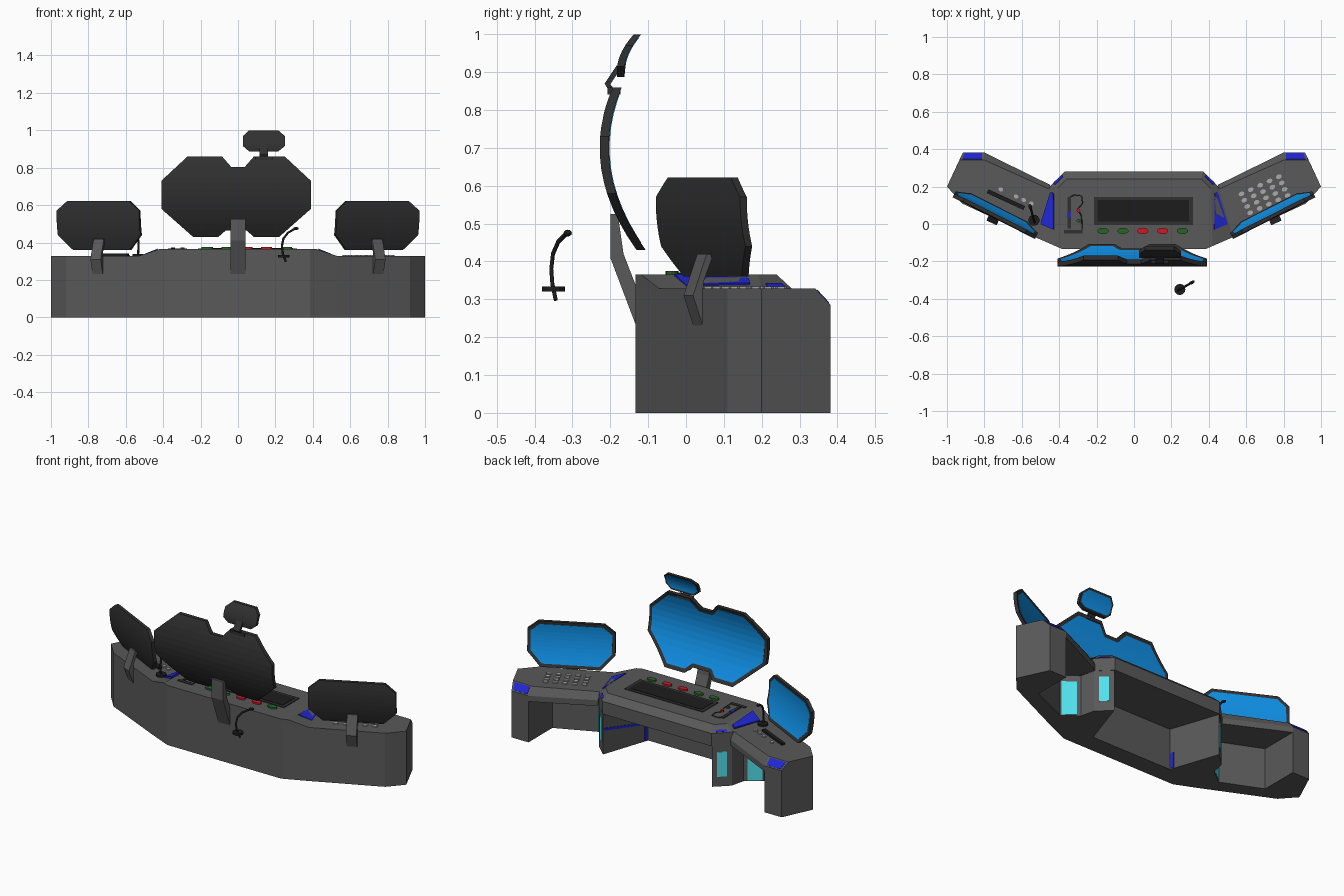
import bpy, bmesh, math
from mathutils import Matrix, Vector

if "Cube" in bpy.data.objects:
    bpy.data.objects.remove(bpy.data.objects["Cube"])

COL = {"desk": (.1, .1, .1), "dark": (.03, .03, .03), "black": (.012, .012, .012),
       "screen": (.005, .28, .8), "blue": (.015, .02, .65), "cyan": (.08, .75, .85),
       "red": (.6, .01, .02), "green": (.02, .13, .02), "light": (.4, .4, .4)}
MATS = {}
for key, rgb in COL.items():
    MATS[key] = bpy.data.materials.new(key)
    MATS[key].diffuse_color = (*rgb, 1)


def finish(bm, name, col, M=Matrix(), sides=(1,)):
    """Write the bmesh to objects, optionally mirrored across x."""
    for s in sides:
        b = bm.copy()
        b.transform(Matrix.Diagonal((s, 1, 1, 1)) @ M)
        bmesh.ops.recalc_face_normals(b, faces=b.faces)
        me = bpy.data.meshes.new(name)
        b.to_mesh(me)
        b.free()
        me.materials.append(MATS[col])
        suffix = "" if len(sides) == 1 else ("_right" if s > 0 else "_left")
        bpy.context.collection.objects.link(bpy.data.objects.new(name + suffix, me))
    bm.free()


def both(half):
    return half + [(-x, y) for x, y in reversed(half)]


def loft(levels):
    """Capped solid through loops of equal length at given heights."""
    bm = bmesh.new()
    rings = [[bm.verts.new((x, y, z)) for x, y in loop] for loop, z in levels]
    n = len(rings[0])
    for a, b in zip(rings, rings[1:]):
        for i in range(n):
            bm.faces.new((a[i], a[(i + 1) % n], b[(i + 1) % n], b[i]))
    bm.faces.new(rings[0][::-1])
    bm.faces.new(rings[-1])
    return bm


def patch(name, quad, uvs, col, t=.003, sides=(1, -1)):
    """Thin plate lying on a quad, outlined in the quad's uv space."""
    A, B, C, D = map(Vector, quad)
    n = (B - A).cross(D - A).normalized() * t
    pts = [A.lerp(B, u).lerp(D.lerp(C, u), v) for u, v in uvs]
    bm = bmesh.new()
    f = bm.faces.new([bm.verts.new(p - n) for p in pts])
    r = bmesh.ops.extrude_face_region(bm, geom=[f])
    bmesh.ops.translate(bm, vec=2 * n, verts=[v for v in r["geom"] if isinstance(v, bmesh.types.BMVert)])
    finish(bm, name, col, sides=sides)


def rect(u0, u1, v0, v1):
    return [(u0, v0), (u1, v0), (u1, v1), (u0, v1)]


def wall(p, q, z0, z1):
    return [(*p, z0), (*q, z0), (*q, z1), (*p, z1)]


def curved(outline, y0, zc, k, y1, y2, inset=0):
    """Flat outline in xz, sliced, thickened and bent to a parabola."""
    bm = bmesh.new()
    f = bm.faces.new([bm.verts.new((x, 0, z)) for x, z in outline])
    f.normal_update()
    if inset:
        r = bmesh.ops.inset_individual(bm, faces=[f], thickness=inset, use_even_offset=True)
        bmesh.ops.delete(bm, geom=[g for g in r["faces"] if g != f], context='FACES')
    lo, hi = min(z for _, z in outline), max(z for _, z in outline)
    for i in range(1, 12):
        bmesh.ops.bisect_plane(bm, geom=bm.verts[:] + bm.edges[:] + bm.faces[:], dist=1e-5,
                               plane_co=(0, 0, lo + (hi - lo) * i / 12 + .0007), plane_no=(0, 0, 1))
    r = bmesh.ops.extrude_face_region(bm, geom=bm.faces[:])
    top = {v for v in r["geom"] if isinstance(v, bmesh.types.BMVert)}
    for v in bm.verts:
        v.co.y = y0 + k * (v.co.z - zc) ** 2 + (y2 if v in top else y1)
    return bm


def screen(name, outline, y0, zc, k, t, rim, M=Matrix(), sides=(1,)):
    finish(curved(outline, y0, zc, k, 0, t), name + "_frame", "dark", M, sides)
    finish(curved(outline, y0, zc, k, t - .002, t + .002, rim), name + "_display", "screen", M, sides)


def arm(name, profile, x0, x1, col, M=Matrix(), sides=(1,)):
    """Side profile in yz extruded along x."""
    bm = loft([(profile, x0), (profile, x1)])
    bm.transform(Matrix(((0, 0, 1, 0), (1, 0, 0, 0), (0, 1, 0, 0), (0, 0, 0, 1))))
    finish(bm, name, col, M, sides)


def box(name, c, size, col, M=Matrix(), sides=(1,)):
    bm = bmesh.new()
    bmesh.ops.create_cube(bm, size=1, matrix=Matrix.Translation(c) @ Matrix.Diagonal((*size, 1)))
    finish(bm, name, col, M, sides)


def disc(name, c, rx, ry, h, col, M=Matrix(), sides=(1,), seg=12):
    bm = bmesh.new()
    bmesh.ops.create_cone(bm, cap_ends=True, segments=seg, radius1=1, radius2=1, depth=1,
                          matrix=Matrix.Translation(c) @ Matrix.Diagonal((rx, ry, h, 1)))
    finish(bm, name, col, M, sides)


def tube(name, pts, r, col, M=Matrix()):
    cu = bpy.data.curves.new(name, 'CURVE')
    cu.dimensions = '3D'
    cu.bevel_depth, cu.bevel_resolution, cu.use_fill_caps = r, 1, True
    sp = cu.splines.new('POLY')
    sp.points.add(len(pts) - 1)
    for p, q in zip(sp.points, pts):
        p.co = (*(M @ Vector(q)), 1)
    ob = bpy.data.objects.new(name, cu)
    bpy.context.collection.objects.link(ob)
    cu.materials.append(MATS[col])
    bpy.ops.object.select_all(action='DESELECT')
    ob.select_set(True)
    bpy.context.view_layer.objects.active = ob
    bpy.ops.object.convert(target='MESH')


# Desk base with knee recesses, posts and end pedestals
post_a, post_b, post_c, wall_d, inner = (.37, .275), (.45, .20), (.47, .115), (.56, .045), (.27, -.02)
base = both([(.385, -.133), (.53, -.07), (.92, .11), (1, .2), (.915, .382), (.8, .382), (.8, .15),
             wall_d, post_c, post_b, post_a, inner])
finish(loft([(base, 0), (base, .25)]), "desk_base", "desk")

# Desk tops: raised centre and two wings
low = both([(.385, -.133), (.53, -.07), (.45, .20), (.37, .28)])
high = both([(.385, -.133), (.42, -.118), (.41, .19), (.36, .24)])
finish(loft([(low, .25), (low, .328), (high, .365)]), "centre_top", "desk")
w_low = [(.53, -.07), (.92, .11), (1, .2), (.915, .382), (.8, .382), (.45, .21)]
w_high = [(.53, -.07), (.92, .11), (1, .2), (.933, .342), (.8, .342), (.45, .185)]
finish(loft([(w_low, .25), (w_low, .285), (w_high, .328)]), "wing_top", "desk", sides=(1, -1))

# Blue accent lights and cyan panels
patch("slope_light", [(.42, -.118, .365), (.53, -.07, .328), (.45, .2, .328), (.41, .19, .365)],
      [(.12, .27), (.9, .27), (.75, .9), (.4, .9)], "blue", .007)
patch("corner_light", [(.37, .28, .328), (.45, .2, .328), (.41, .19, .365), (.36, .24, .365)],
      rect(.2, .8, .1, .35), "blue")
patch("tip_light", [(.915, .382, .285), (.8, .382, .285), (.8, .342, .328), (.933, .342, .328)],
      rect(.1, .9, .12, .9), "blue", .002)
patch("knee_light_strip", wall(post_a, inner, 0, .25), [(.02, .58), (.97, .4), (.97, .46), (.02, .64)],
      "blue", sides=(1,))
patch("knee_light_post", wall(post_a, inner, 0, .25), rect(.92, .98, .02, .4), "blue")
patch("post_panel", wall(post_a, post_b, 0, .25), rect(.25, .75, .24, .85), "cyan")
patch("knee_panel", wall(post_c, wall_d, 0, .25), rect(.2, .92, .02, .85), "cyan")

# Centre screen, its small upper screen and their brackets
main = [(-.41, .73), (-.27, .86), (-.085, .86), (-.037, .805), (.037, .805), (.085, .86), (.25, .86),
        (.39, .73), (.39, .58), (.22, .43), (.085, .43), (.045, .465), (-.065, .465), (-.105, .43),
        (-.24, .43), (-.41, .58)]
screen("centre_screen", main, -.228, .70, 1.34, .024, .02)
small = [(.027, .97), (.06, 1), (.215, 1), (.25, .97), (.25, .915), (.215, .887), (.06, .887), (.027, .915)]
screen("upper_screen", small, -.183, .9, 4.5, .02, .01)
arm("centre_arm", [(-.13, .225), (-.2, .41), (-.2, .525), (-.18, .525), (-.165, .42), (-.13, .33)],
    -.04, .04, "desk")
arm("upper_bracket", [(-.2, .845), (-.215, .87), (-.183, .918), (-.172, .91), (-.2, .868), (-.185, .85)],
    .115, .16, "dark")
box("upper_bracket_foot", (.138, -.19, .85), (.095, .035, .018), "dark")

# Wing screens and arms, in the wing's own frame
O = Matrix.Translation((.75, .0315, 0))
W = O @ Matrix.Rotation(math.atan2(.18, .39), 4, 'Z')
S = O @ Matrix.Rotation(math.radians(26.8), 4, 'Z')
side = [(-.247, .57), (-.185, .622), (.185, .622), (.247, .57), (.247, .44), (.17, .36), (-.17, .36), (-.247, .44)]
screen("wing_screen", side, 0, .56, 1.1, .02, .018, S, (1, -1))
arm("wing_arm", [(.002, .225), (-.028, .31), (.012, .42), (.032, .42), (.002, .345)], -.03, .03, "desk",
    W, (1, -1))

# Centre console: sunken display, buttons, intercom
box("console_rim", (.05, .07, .366), (.53, .15, .006), "dark")
box("console_display", (.05, .07, .368), (.49, .115, .006), "black")
for i, c in enumerate(("green", "green", "red", "red", "green")):
    disc(f"button_{i}", (-.165 + .106 * i, -.037, .368), .03, .017, .014, c, seg=16)
box("intercom_base", (-.325, -.042, .366), (.1, .02, .006), "dark")
box("intercom_handset", (-.347, .06, .367), (.018, .17, .008), "dark")
box("intercom_light", (-.347, .05, .37), (.022, .025, .006), "blue")
tube("intercom_cord", [(-.347, .14, .366), (-.32, .155, .366), (-.28, .15, .366), (-.275, .11, .366),
                       (-.3, .08, .366), (-.28, .04, .366), (-.278, -.04, .366)], .003, "dark")
disc("intercom_button_red", (-.297, .072, .369), .01, .01, .01, "red")
disc("intercom_button_green", (-.297, .018, .369), .01, .01, .01, "green")

# Right wing keypad, left wing keyboard and knobs
for r in range(4):
    for c in range(5):
        disc(f"key_{r}_{c}", (-.105 + .055 * c, .08 + .037 * r, .33), .016, .012, .007, "light", W)
box("keyboard", (-.018, .117, .333), (.215, .022, .014), "black", W, (-1,))
for i, u in enumerate((.03, -.06, -.105, -.15)):
    disc(f"knob_{i}", (u, .155, .33), .013, .011, .008, "light", W, (-1,))

# Gooseneck microphones
for i, (loc, ang) in enumerate((((.245, -.35, 0), 30), ((-.535, .02, .005), 105))):
    M = Matrix.Translation(loc) @ Matrix.Rotation(math.radians(ang), 4, 'Z')
    disc(f"microphone_foot_{i}", (0, 0, .327), .03, .03, .013, "black", M)
    tube(f"microphone_neck_{i}", [(.012, 0, .298), (-.006, 0, .34), (-.012, 0, .38), (-.003, 0, .42),
                                  (.025, 0, .452), (.065, 0, .472)], .006, "black", M)
    bm = bmesh.new()
    bmesh.ops.create_icosphere(bm, subdivisions=2, radius=1, matrix=Matrix.Translation((.075, 0, .475))
                               @ Matrix.Diagonal((.016, .009, .009, 1)))
    finish(bm, f"microphone_head_{i}", "black", M)

for m in bpy.data.materials:
    if m.users and not m.is_grease_pencil:
        m.use_nodes = True
        m.node_tree.nodes["Principled BSDF"].inputs["Base Color"].default_value = m.diffuse_color
